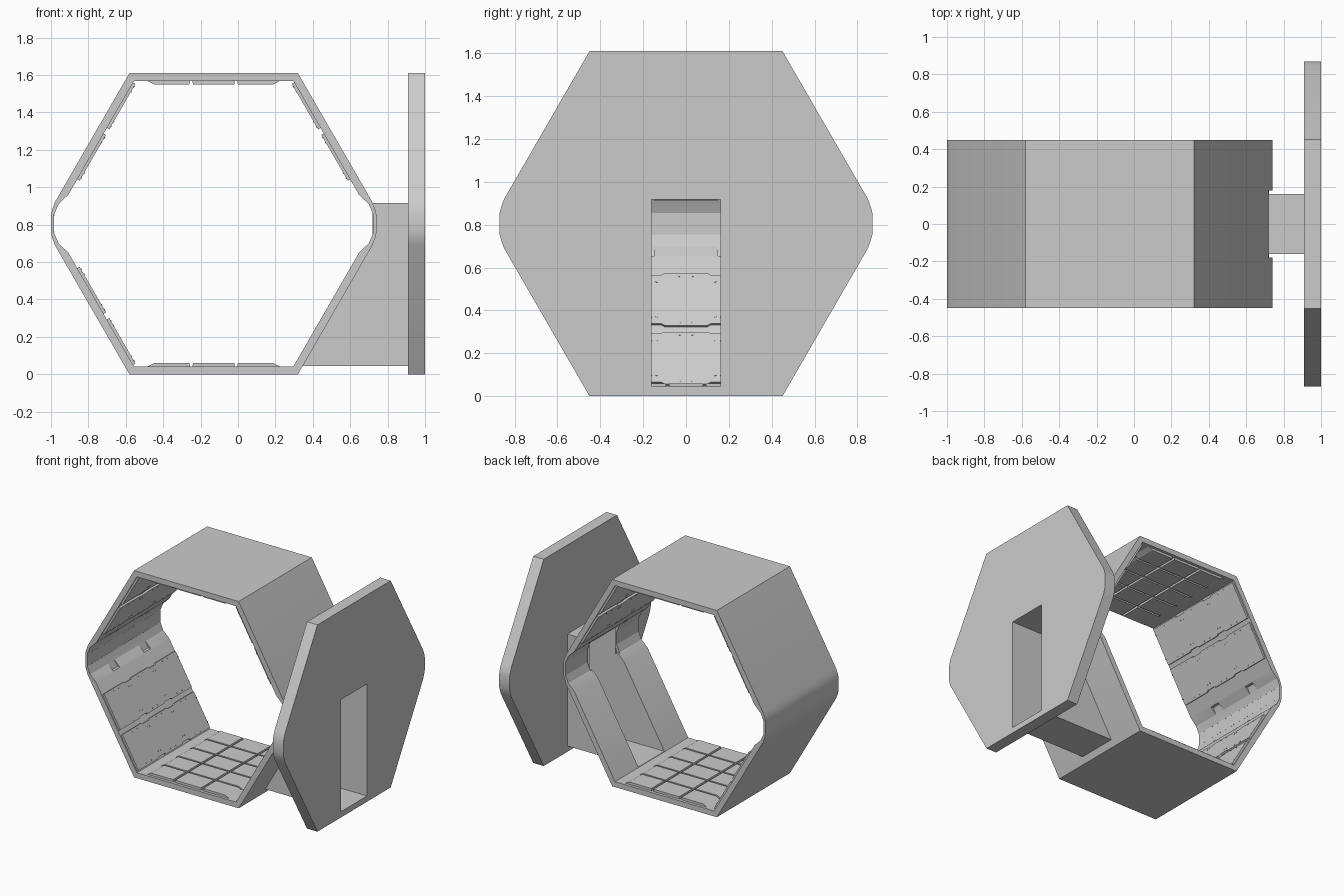
import bpy, bmesh
from math import radians, pi, sin, cos, sqrt
from mathutils import Vector

if "Cube" in bpy.data.objects:
    bpy.data.objects.remove(bpy.data.objects["Cube"])

CX, CZ = -0.13, 0.805          # centre of the tube section
R3 = sqrt(3)
OUTER = [(0.4506, 0.805), (0.849, 0.115), (0.862, 0.08), (0.87, 0.05)]
INNER = [(0.4264, 0.763), (0.777, 0.155), (0.829, 0.105), (0.853, 0.05)]


def full_loop(q):
    """Mirror a quadrant outline into a closed loop."""
    return (q + [(x, -z) for x, z in reversed(q)] +
            [(-x, -z) for x, z in q] + [(-x, z) for x, z in reversed(q)])


def make(name, bm, smooth=True):
    bmesh.ops.recalc_face_normals(bm, faces=bm.faces)
    me = bpy.data.meshes.new(name)
    bm.to_mesh(me)
    bm.free()
    ob = bpy.data.objects.new(name, me)
    bpy.context.collection.objects.link(ob)
    if smooth:
        smooth_it(ob)
    return ob


def smooth_it(ob):
    bpy.ops.object.select_all(action='DESELECT')
    ob.select_set(True)
    bpy.context.view_layer.objects.active = ob
    bpy.ops.object.shade_smooth_by_angle(angle=radians(20))


def prism(bm, pts, vec):
    """Closed prism from a planar outline swept along vec."""
    vec = Vector(vec)
    a = [bm.verts.new(p) for p in pts]
    b = [bm.verts.new(Vector(p) + vec) for p in pts]
    bm.faces.new(a)
    bm.faces.new(b[::-1])
    for i in range(len(a)):
        j = (i + 1) % len(a)
        bm.faces.new((a[i], a[j], b[j], b[i]))


def xz_prism(bm, pts, y0, y1):
    prism(bm, [(x, y0, z) for x, z in pts], (0, y1 - y0, 0))


def cut(ob, cutter):
    """Subtract the cutter, apply the result and remove the cutter."""
    cutter.hide_render = True
    m = ob.modifiers.new("cut", 'BOOLEAN')
    m.operation, m.solver, m.object = 'DIFFERENCE', 'EXACT', cutter
    bpy.context.view_layer.update()
    dg = bpy.context.evaluated_depsgraph_get()
    me = bpy.data.meshes.new_from_object(ob.evaluated_get(dg))
    ob.modifiers.clear()
    ob.data = me
    bpy.data.objects.remove(cutter)


def box_pts(x0, x1, z0, z1):
    return [(x0, z0), (x1, z0), (x1, z1), (x0, z1)]


# Main hexagonal tube
bm = bmesh.new()
rings = [[bm.verts.new((CX + x, y, CZ + z)) for x, z in full_loop(q)]
         for q, y in ((OUTER, -.45), (OUTER, .45), (INNER, .45), (INNER, -.45))]
for k in range(4):
    a, b = rings[k], rings[(k + 1) % 4]
    for i in range(16):
        j = (i + 1) % 16
        bm.faces.new((a[i], a[j], b[j], b[i]))
tube = make("room_shell", bm, False)

# Doorway and wider recess in the side bulge
for y, pts in ((0.16, box_pts(0.2, 0.95, 0.045, 0.917)), (0.18, box_pts(0.6, 0.95, 0.695, 0.917))):
    bm = bmesh.new()
    xz_prism(bm, pts, -y, y)
    cut(tube, make("door_cutter", bm, False))

# Notches in the sloped ledges
bm = bmesh.new()
for sx, sz in ((-1, 1), (-1, -1), (1, 1)):
    for y in (-0.19, 0.19):
        pts = [(0.829, 0.105), (0.829 - 0.045 / R3, 0.15), (0.72, 0.15), (0.72, 0.105)]
        xz_prism(bm, [(CX + sx * x, CZ + sz * z) for x, z in pts], y - .04, y + .04)
cut(tube, make("notch_cutter", bm, False))
smooth_it(tube)

# Hexagonal end plate with its door opening
bm = bmesh.new()
prism(bm, [(0.91, x, CZ + z) for x, z in full_loop(OUTER)], (0.09, 0, 0))
plate = make("end_plate", bm, False)
bm = bmesh.new()
xz_prism(bm, box_pts(0.8, 1.1, 0.045, 0.917), -0.16, 0.16)
cut(plate, make("plate_cutter", bm, False))
smooth_it(plate)

# Thin passage between tube and plate
bm = bmesh.new()
side = [(0.298, .045), (0.91, .045), (0.91, .917), (0.72, .917), (0.72, .69), (0.65, .65)]
l, r = [[bm.verts.new((x, y, z)) for x, z in side] for y in (-0.16, 0.16)]
bm.faces.new(l)
bm.faces.new(r[::-1])
for i in (0, 2):
    bm.faces.new((l[i], l[i + 1], r[i + 1], r[i]))
make("passage", bm, False)

# Floor and ceiling tiles
for name, z0, d in (("floor_tiles", 0.042, 1), ("ceiling_tiles", 1.568, -1)):
    bm = bmesh.new()
    cols, rows, gap = 3, 5, 0.007
    for i in range(cols):
        for j in range(rows):
            x0, x1 = -0.36 + 0.24 * i + gap, -0.12 + 0.24 * i - gap
            y0, y1 = -0.435 + 0.174 * j + gap, -0.261 + 0.174 * j - gap
            s0 = 0.035 if i == 0 else 0.002
            s1 = 0.035 if i == cols - 1 else 0.002
            z1 = z0 + 0.018 * d
            pts = [(CX + x0, z0), (CX + x1, z0), (CX + x1 - s1, z1), (CX + x0 + s0, z1)]
            xz_prism(bm, pts, y0, y1)
    make(name, bm, False)


def wall_frame(sx, sz):
    """Map (y, height from centre, depth) onto a sloped inner wall."""
    def f(y, z, d):
        x = 0.4264 + (0.763 - z) / R3 - d * R3 / 2
        return Vector((CX + sx * x, y, CZ + sz * (z - d / 2)))
    return f


def stepped_edge(z, step):
    """Panel edge with a shallow step at each joint."""
    pts = [(-.44, z)]
    for c in (-0.15, 0.15):
        pts += [(c - .05, z), (c - .035, z + step), (c + .035, z + step), (c + .05, z)]
    return pts + [(.44, z)]


# Sloped wall panels with bolts
for name, sx, sz in (("upper_left", -1, 1), ("lower_left", -1, -1), ("upper_right", 1, 1)):
    f = wall_frame(sx, sz)
    n = f(0, 0, 1) - f(0, 0, 0)
    bm = bmesh.new()
    bolts = bmesh.new()
    for z0, z1 in ((0.238, 0.482), (0.512, 0.755)):
        edge = stepped_edge(z0, 0.008) + stepped_edge(z1, -0.008)[::-1]
        prism(bm, [f(y, z, -0.001) for y, z in edge], n * 0.016)
        u = (f(0, 1, 0) - f(0, 0, 0)).normalized()
        for c in (-0.3, 0, 0.3):
            for y, z in [(c + s * a, zz) for s in (-1, 1) for a, zz in (
                    (.03, z0 + .014), (.03, z1 - .014), (.137, z0 + .04), (.137, z1 - .04))]:
                o = f(y, z, 0.014)
                prism(bolts, [o + 0.005 * (u * sin(k * pi / 3) + Vector((0, cos(k * pi / 3), 0)))
                              for k in range(6)], n * 0.004)
    make(name + "_panels", bm, False)
    make(name + "_bolts", bolts, False)

# Rows of small studs on the left bulge
bm = bmesh.new()
for z in (-0.045, 0.045):
    for i in range(27):
        o = Vector((CX - 0.854, -0.39 + 0.03 * i, CZ + z))
        prism(bm, [o + 0.003 * Vector((0, cos(k * pi / 2), sin(k * pi / 2))) for k in range(4)],
              (0.003, 0, 0))
make("bulge_studs", bm, False)
